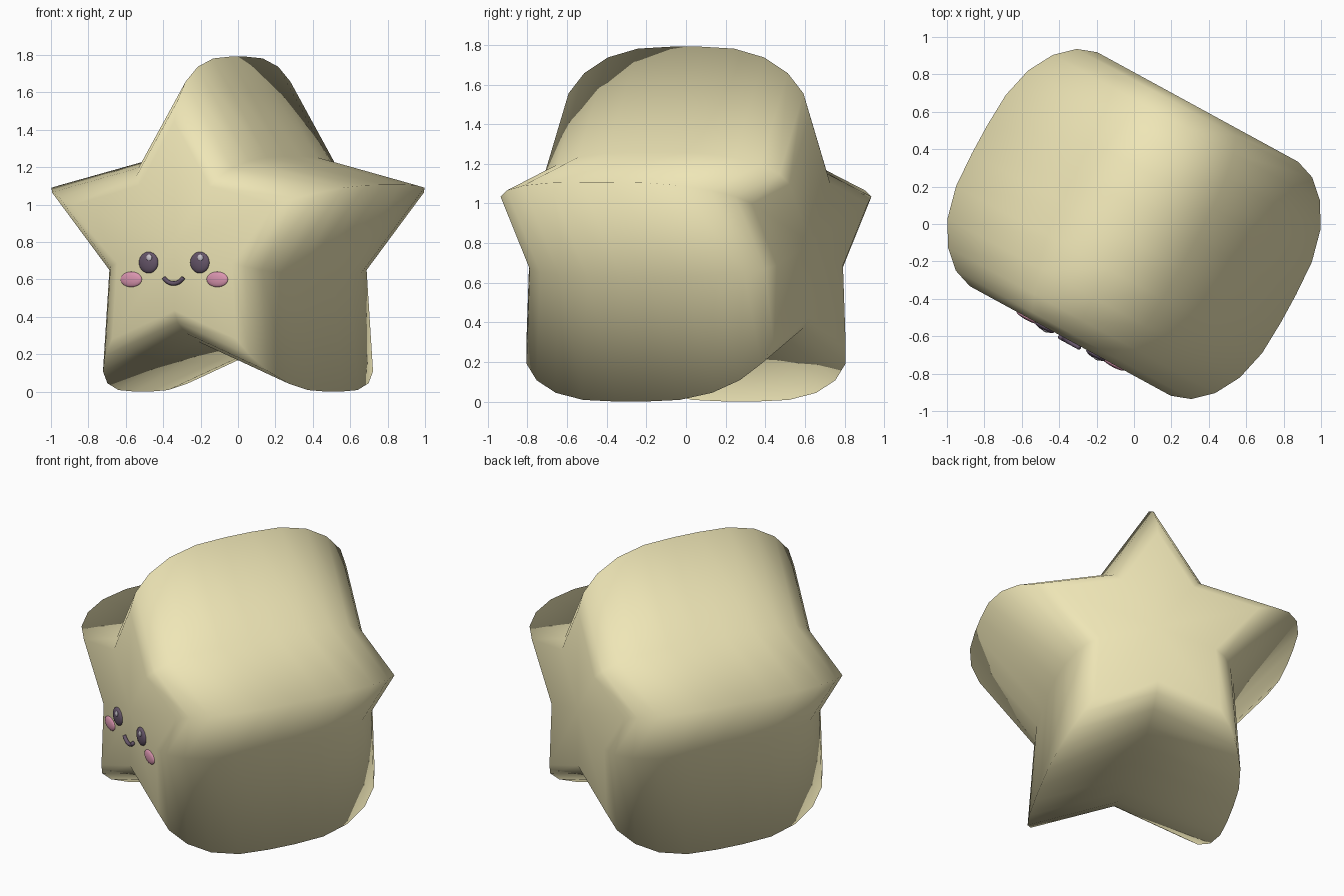
import bpy, bmesh
from math import sin, cos, pi, radians
from mathutils import Matrix

if "Cube" in bpy.data.objects:
    bpy.data.objects.remove(bpy.data.objects["Cube"])

TURN = Matrix.Rotation(radians(-28.6), 4, 'Z')
R, INNER, CZ, FACE = 0.99, 0.57, 0.801, 0.712


def material(name, rgb):
    m = bpy.data.materials.new(name)
    m.diffuse_color = (*rgb, 1)
    m.use_nodes = True
    m.node_tree.nodes["Principled BSDF"].inputs["Base Color"].default_value = m.diffuse_color
    return m


cream = material("cream", (0.86, 0.79, 0.47))
plum = material("plum", (0.13, 0.09, 0.14))
pink = material("pink", (0.70, 0.30, 0.43))
pale = material("pale", (0.62, 0.58, 0.64))


def finish(bm, name, mat):
    bmesh.ops.recalc_face_normals(bm, faces=bm.faces)
    bm.transform(TURN)
    for f in bm.faces:
        f.smooth = True
    me = bpy.data.meshes.new(name)
    bm.to_mesh(me)
    bm.free()
    me.materials.append(mat)
    ob = bpy.data.objects.new(name, me)
    bpy.context.collection.objects.link(ob)
    return ob


# Puffy star body: scaled star sections along the depth axis
half = [(0.085, 1.0), (0.277, 0.99), (0.45, 0.945), (0.585, 0.865),
        (0.675, 0.762), (FACE, 0.65)]
sections = [(-v, s) for v, s in reversed(half)] + half
bm = bmesh.new()
rings = []
for v, s in sections:
    ring = []
    for i in range(10):
        r = s * R * (1 if i % 2 == 0 else INNER)
        a = pi * i / 5
        ring.append(bm.verts.new((r * sin(a), v, CZ + r * cos(a))))
    rings.append(ring)
for a, b in zip(rings, rings[1:]):
    for i in range(10):
        j = (i + 1) % 10
        bm.faces.new((a[i], a[j], b[j], b[i]))
for ring, v in ((rings[0], -FACE), (rings[-1], FACE)):
    centre = bm.verts.new((0, v, CZ))
    for i in range(10):
        bm.faces.new((ring[i], ring[(i + 1) % 10], centre))
finish(bm, "star_body", cream)


# Flattened ellipsoids for the facial features
def button(name, u, z, ru, rz, depth, mat, y=-FACE):
    b = bmesh.new()
    bmesh.ops.create_uvsphere(b, u_segments=24, v_segments=12, radius=1)
    b.transform(Matrix.Translation((u, y, z)) @ Matrix.Diagonal((ru, depth, rz, 1)))
    finish(b, name, mat)


for side, tag in ((-1, "left"), (1, "right")):
    button(tag + "_eye", side * 0.156, 0.69, 0.058, 0.057, 0.02, plum)
    button(tag + "_eye_glint", side * 0.156 + 0.012, 0.716, 0.017, 0.017, 0.006,
           pale, -FACE - 0.017)
    button(tag + "_cheek", side * 0.262, 0.6, 0.065, 0.041, 0.014, pink)

# Smiling mouth: tube swept along a shallow arc
bm = bmesh.new()
prev = None
N, K, TUBE = 12, 8, 0.012
for i in range(N + 1):
    a = radians(-55 + 110 * i / N)
    ring = []
    for k in range(K):
        t = 2 * pi * k / K
        rr = 0.072 + TUBE * cos(t)
        ring.append(bm.verts.new((rr * sin(a), -FACE - 0.008 + TUBE * sin(t),
                                  0.65 - rr * cos(a))))
    if prev:
        for k in range(K):
            j = (k + 1) % K
            bm.faces.new((prev[k], prev[j], ring[j], ring[k]))
    if i in (0, N):
        bm.faces.new(ring)
    prev = ring
finish(bm, "mouth", plum)
